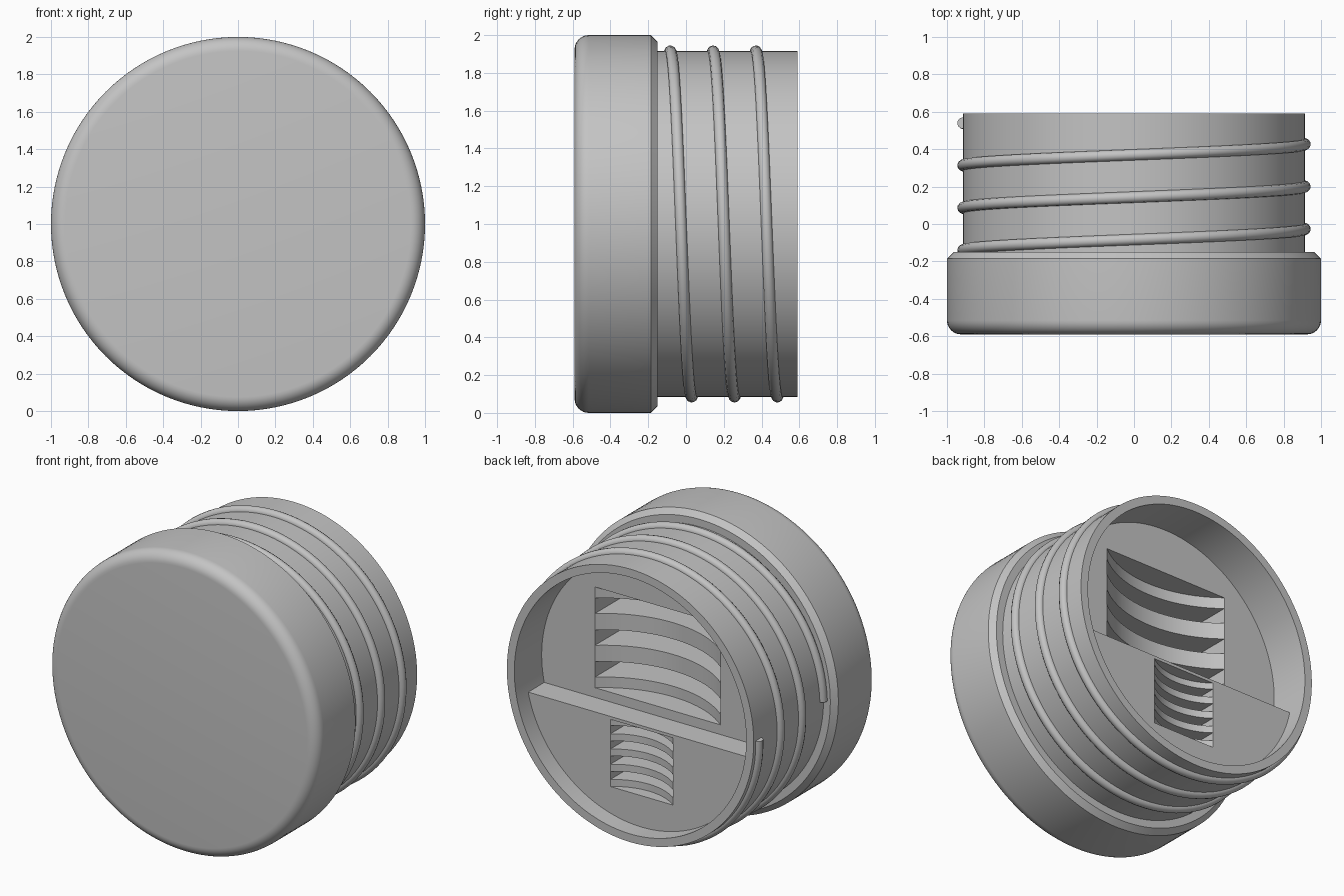
import bpy, bmesh
from math import pi, sin, cos, sqrt, asin
from mathutils import Matrix, Vector

cube = bpy.data.objects.get("Cube")
if cube:
    bpy.data.objects.remove(cube, do_unlink=True)

CENTRE = 1.0          # height of the plug axis
SEGMENTS = 128

grey = bpy.data.materials.new("plain_grey")
grey.use_nodes = True
grey.diffuse_color = (0.55, 0.55, 0.55, 1)
grey.node_tree.nodes["Principled BSDF"].inputs["Base Color"].default_value = (0.55, 0.55, 0.55, 1)


def make_object(name, bm):
    bmesh.ops.recalc_face_normals(bm, faces=bm.faces)
    mesh = bpy.data.meshes.new(name)
    bm.to_mesh(mesh)
    bm.free()
    mesh.materials.append(grey)
    obj = bpy.data.objects.new(name, mesh)
    bpy.context.collection.objects.link(obj)
    return obj


def activate(obj):
    bpy.ops.object.select_all(action='DESELECT')
    obj.select_set(True)
    bpy.context.view_layer.objects.active = obj


def revolve(name, profile):
    """Turn a closed (radius, y) profile around the plug axis."""
    bm = bmesh.new()
    verts = [bm.verts.new((r, y, CENTRE)) for r, y in profile]
    edges = [bm.edges.new(pair) for pair in zip(verts, verts[1:])]
    bmesh.ops.spin(bm, geom=verts + edges, cent=(0, 0, CENTRE), axis=(0, 1, 0),
                   angle=2 * pi, steps=SEGMENTS, use_merge=True)
    bmesh.ops.remove_doubles(bm, verts=bm.verts, dist=1e-5)
    return make_object(name, bm)


def prism(name, points, direction):
    """Extrude a flat outline along a direction."""
    bm = bmesh.new()
    face = bm.faces.new([bm.verts.new(p) for p in points])
    out = bmesh.ops.extrude_face_region(bm, geom=[face])
    moved = [v for v in out["geom"] if isinstance(v, bmesh.types.BMVert)]
    bmesh.ops.translate(bm, verts=moved, vec=direction)
    return make_object(name, bm)


def combine(target, tool, operation):
    """Apply a boolean and drop the helper."""
    tool.hide_render = True
    activate(target)
    mod = target.modifiers.new("combine", 'BOOLEAN')
    mod.operation = operation
    mod.solver = 'EXACT'
    mod.object = tool
    bpy.ops.object.modifier_apply(modifier=mod.name)
    bpy.data.objects.remove(tool, do_unlink=True)


# Plug body: rounded head, chamfered shoulder, barrel and open bore
FRONT, SHOULDER, BACK = -0.59, -0.15, 0.59
BARREL, BORE, FLOOR = 0.915, 0.86, 0.3
fillet = 0.075
profile = [(0, FRONT)]
for i in range(9):
    a = pi / 2 * i / 8
    profile.append((1 - fillet + fillet * sin(a), FRONT + fillet - fillet * cos(a)))
profile += [(1, SHOULDER - 0.035), (0.965, SHOULDER), (BARREL, SHOULDER), (BARREL, BACK),
            (BORE, BACK), (BORE, FLOOR), (0, FLOOR)]
plug = revolve("plug_body", profile)

# Raised lower half of the bore floor
STEP_Y, STEP_Z = 0.47, -0.18
radius = BORE + 0.02
start = asin(STEP_Z / radius)
arc = [start - (pi + 2 * start) * i / 48 for i in range(49)]
segment = [(radius * cos(a), FLOOR - 0.05, CENTRE + radius * sin(a)) for a in arc]
combine(plug, prism("floor_step", segment, (0, STEP_Y - FLOOR + 0.05, 0)), 'UNION')


def louvre(face_y, half, bottom, top, sag, first, gap, pitch, count, depth):
    """Cut a scooped recess and a row of slots behind it."""
    curve = (half * half + sag * sag) / (2 * sag)
    centre_y = face_y - sag + curve
    scoop = [(half, face_y + 0.02, CENTRE + bottom), (-half, face_y + 0.02, CENTRE + bottom)]
    for i in range(25):
        x = -half + 2 * half * i / 24
        scoop.append((x, centre_y - sqrt(curve * curve - x * x), CENTRE + bottom))
    combine(plug, prism("scoop_cutter", scoop, (0, 0, top - bottom)), 'DIFFERENCE')
    for i in range(count):
        z = CENTRE + first - i * pitch
        ends = ((half, face_y + 0.01), (-half, face_y + 0.01),
                (-half, face_y - depth), (half, face_y - depth))
        box = [(x, y, z) for x, y in ends]
        combine(plug, prism("slot_cutter", box, (0, 0, -gap)), 'DIFFERENCE')


# Wide louvre above the step, narrow louvre below it
louvre(FLOOR, 0.465, -0.115, 0.56, 0.165, 0.485, 0.103, 0.213, 3, 0.45)
louvre(STEP_Y, 0.232, -0.65, -0.2, 0.08, -0.242, 0.055, 0.102, 4, 0.25)
activate(plug)
bpy.ops.object.shade_smooth_by_angle(angle=pi / 6)

# Screw thread: three turns of round bead, starting on the right side
TURNS, STEPS = 3, 96
curve = bpy.data.curves.new("screw_thread", 'CURVE')
curve.dimensions = '3D'
curve.bevel_depth = 0.03
curve.bevel_resolution = 4
curve.use_fill_caps = True
spline = curve.splines.new('POLY')
spline.points.add(TURNS * STEPS)
for i, point in enumerate(spline.points):
    a = pi - 2 * pi * i / STEPS
    y = -0.14 + 0.68 * i / (TURNS * STEPS)
    point.co = (BARREL * cos(a), y, CENTRE + BARREL * sin(a), 1)
thread = bpy.data.objects.new("screw_thread", curve)
bpy.context.collection.objects.link(thread)
activate(thread)
bpy.ops.object.convert(target='MESH')
thread = bpy.context.view_layer.objects.active
thread.data.materials.clear()
thread.data.materials.append(grey)
bpy.ops.object.shade_smooth_by_angle(angle=pi / 4)
